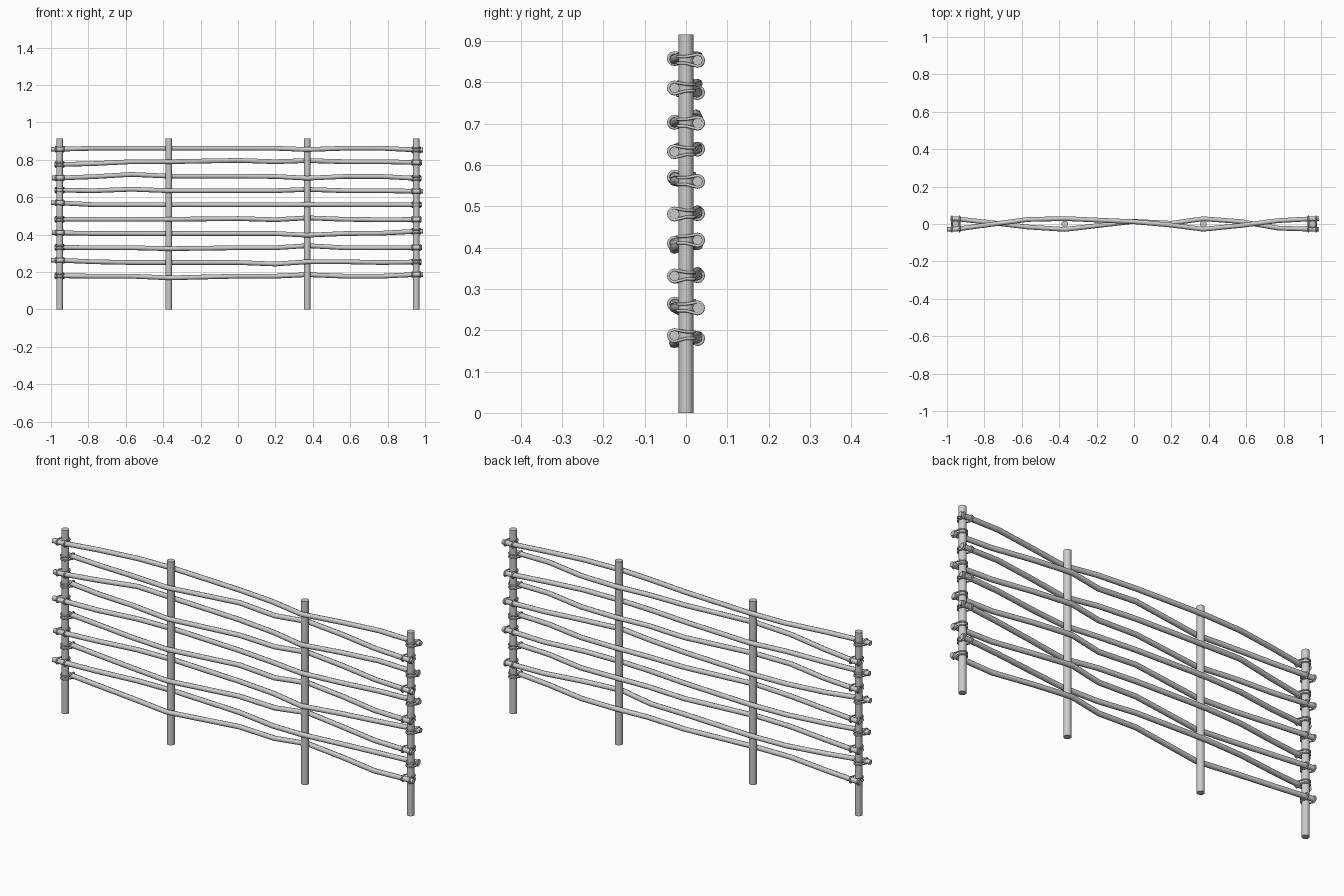
import bpy
import math

if "Cube" in bpy.data.objects:
    bpy.data.objects.remove(bpy.data.objects["Cube"])

POST_R, POST_H = 0.018, 0.915
RAIL_R, ROPE_R = 0.0125, 0.0036
END_X = 0.953


def tube(name, pts, radius, closed=False):
    """Round-section tube along a polyline, turned into a mesh."""
    cu = bpy.data.curves.new(name, 'CURVE')
    cu.dimensions = '3D'
    cu.bevel_depth = radius
    cu.bevel_resolution = 2
    cu.use_fill_caps = not closed
    sp = cu.splines.new('POLY')
    sp.points.add(len(pts) - 1)
    for p, co in zip(sp.points, pts):
        p.co = (*co, 1)
    sp.use_cyclic_u = closed
    ob = bpy.data.objects.new(name, cu)
    bpy.context.collection.objects.link(ob)
    bpy.ops.object.select_all(action='DESELECT')
    ob.select_set(True)
    bpy.context.view_layer.objects.active = ob
    bpy.ops.object.convert(target='MESH')
    bpy.ops.object.shade_smooth_by_angle(angle=math.radians(50))


def lashing(name, x, z, y_rail):
    """Rope loop over the rail on both sides of the post and behind the post."""
    s = 1 if y_rail > 0 else -1
    yr = abs(y_rail)
    r = RAIL_R + 0.002
    d = POST_R + 0.003

    def over(px):
        # top of rail, round its outer face, to the bottom
        return [(px, yr + r * math.cos(a), r * math.sin(a))
                for a in (math.pi / 2 - i * math.pi / 6 for i in range(7))]

    def behind(h, sign):
        # half turn round the far side of the post
        return [(sign * d * math.cos(a), -d * math.sin(a), h)
                for a in (i * math.pi / 6 for i in range(7))]

    loop = over(d) + behind(-0.007, 1) + over(-d)[::-1] + behind(0.009, -1)
    tube(name, [(x + px, s * py, z + pz) for px, py, pz in loop], ROPE_R, True)


# upright posts
for i, x in enumerate((-END_X, -0.37, 0.37, END_X)):
    bpy.ops.mesh.primitive_cylinder_add(vertices=10, radius=POST_R, depth=POST_H,
                                        location=(x, 0, POST_H / 2))
    bpy.context.object.name = f"post_{i + 1}"
    bpy.ops.object.shade_smooth_by_angle(angle=math.radians(50))

# rail stations along x, and the two alternating weave patterns in y
XS = (-END_X, -0.77, -0.57, -0.37, 0, 0.2, 0.37, 0.57, 0.77, END_X)
WEAVE_A = (-.028, -.003, .024, .029, .012, -.006, -.028, -.008, .018, .028)
WEAVE_B = (.028, .008, -.016, -.029, .014, .004, .028, .013, -.022, -.028)

# mean height of each rail and its wobble in thousandths, top to bottom
RAILS = (
    (.861, (-4, 1, 1, 1, 1, 1, -6, 1, 1, -8)),
    (.790, (-15, -10, 0, 0, 7, 0, 6, 0, 0, -4)),
    (.711, (-8, -1, 11, 2, 2, 0, -9, 0, 0, -10)),
    (.635, (3, 0, 8, 0, 0, 0, 7, 0, 0, -3)),
    (.560, (10, 0, 0, 0, 0, 0, 1, 0, 0, 0)),
    (.482, (0, 0, 0, 0, 4, -2, 8, 0, -2, -1)),
    (.406, (4, 0, 0, 0, 0, 0, -9, 0, 2, 12)),
    (.330, (2, 0, 0, -5, 0, 0, 11, 0, 0, 1)),
    (.252, (11, 3, -1, -1, -1, -9, 3, 3, -1, 2)),
    (.178, (2, 0, 0, -9, 0, 0, 8, 0, 0, 9)),
)

# woven rails with a lashing at each end post
for i, (z0, wob) in enumerate(RAILS):
    ys = WEAVE_B if i % 2 else WEAVE_A
    pts = [(x, y, z0 + w / 1000) for x, y, w in zip(XS, ys, wob)]
    left = -0.98 if i % 2 else -1.0 + 0.006 * (i % 4 == 2)
    right = 0.99 - 0.005 * (i % 3)
    tips = ([(left, ys[0], pts[0][2])], [(right, ys[-1], pts[-1][2])])
    tube(f"rail_{i + 1}", tips[0] + pts + tips[1], RAIL_R)
    lashing(f"left_lashing_{i + 1}", -END_X, pts[0][2], ys[0])
    lashing(f"right_lashing_{i + 1}", END_X, pts[-1][2], ys[-1])
